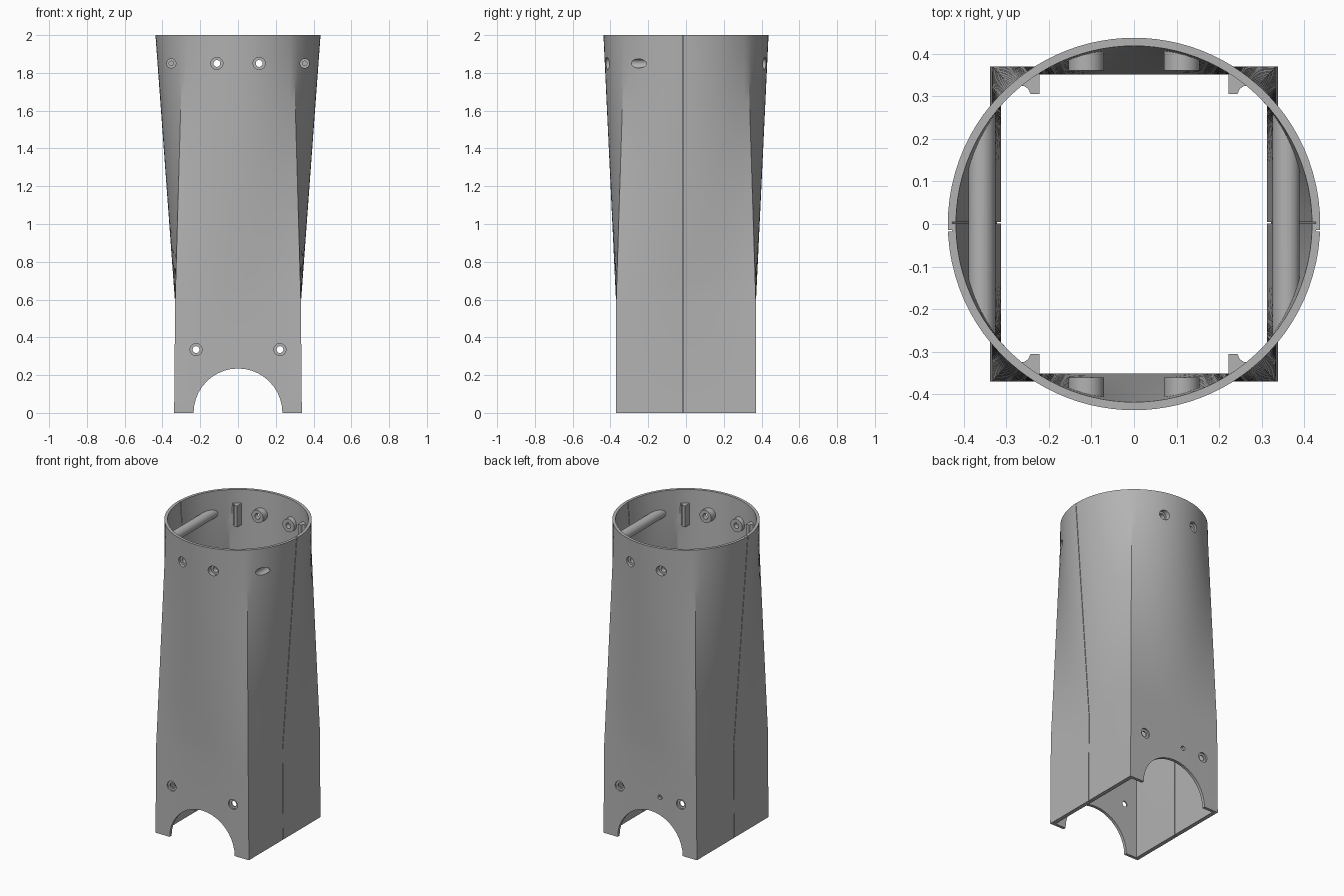
import bpy, bmesh, math
from mathutils import Matrix

if "Cube" in bpy.data.objects:
    bpy.data.objects.remove(bpy.data.objects["Cube"], do_unlink=True)

grey = bpy.data.materials.new("plain grey")
grey.use_nodes = True
COLOUR = (0.45, 0.45, 0.45, 1)
grey.diffuse_color = COLOUR
grey.node_tree.nodes["Principled BSDF"].inputs["Base Color"].default_value = COLOUR

HEIGHT, KINK, SIDE = 2.0, 0.58, 24


def make(name, bm):
    bmesh.ops.recalc_face_normals(bm, faces=bm.faces)
    mesh = bpy.data.meshes.new(name)
    bm.to_mesh(mesh)
    bm.free()
    mesh.materials.append(grey)
    obj = bpy.data.objects.new(name, mesh)
    bpy.context.collection.objects.link(obj)
    return obj


def ring(bm, hx, hy, radius, t, z):
    """Cross-section blended from a rectangle (t=0) to a circle (t=1)."""
    corner = math.atan2(hy, hx)
    stops = [-corner, corner, math.pi - corner, math.pi + corner, 2 * math.pi - corner]
    verts = []
    for a0, a1 in zip(stops, stops[1:]):
        for i in range(SIDE):
            a = a0 + (a1 - a0) * i / SIDE
            c, s = math.cos(a), math.sin(a)
            r = min(hx / max(abs(c), 1e-6), hy / max(abs(s), 1e-6))
            r = r * (1 - t) + radius * t
            verts.append(bm.verts.new((r * c, r * s, z)))
    return verts


def loft_rings(bm, foot_x, hx, hy, radius):
    rings = [ring(bm, foot_x, hy, radius, 0, 0)]
    for i in range(13):
        t = i / 12
        rings.append(ring(bm, hx, hy, radius, t, KINK + (HEIGHT - KINK) * t))
    for a, b in zip(rings, rings[1:]):
        bridge(bm, a, b)
    return rings


def bridge(bm, a, b):
    n = len(a)
    for i in range(n):
        bm.faces.new((a[i], a[(i + 1) % n], b[(i + 1) % n], b[i]))


def cylinder_y(name, x, z, r, y0, y1, segments=32):
    bm = bmesh.new()
    place = Matrix.Translation((x, (y0 + y1) / 2, z)) @ Matrix.Rotation(math.pi / 2, 4, "X")
    bmesh.ops.create_cone(bm, cap_ends=True, segments=segments, radius1=r, radius2=r,
                          depth=abs(y1 - y0), matrix=place)
    return make(name, bm)


def prism(name, points, step):
    bm = bmesh.new()
    face = bm.faces.new([bm.verts.new(p) for p in points])
    out = bmesh.ops.extrude_face_region(bm, geom=[face])
    moved = [v for v in out["geom"] if isinstance(v, bmesh.types.BMVert)]
    bmesh.ops.translate(bm, verts=moved, vec=step)
    return make(name, bm)


def boolean(obj, cutter, operation="DIFFERENCE"):
    mod = obj.modifiers.new("cut", "BOOLEAN")
    mod.operation, mod.object, mod.solver = operation, cutter, "EXACT"
    bpy.context.view_layer.objects.active = obj
    bpy.ops.object.modifier_apply(modifier=mod.name)


# Hollow body: rectangular foot blending into a round rim
bm = bmesh.new()
outer = loft_rings(bm, 0.338, 0.333, 0.37, 0.437)
inner = loft_rings(bm, 0.312, 0.312, 0.351, 0.418)
bridge(bm, outer[0], inner[0])
bridge(bm, outer[-1], inner[-1])
body = make("tapered_body", bm)

# Solid core that trims the inner fittings to the wall
bm = bmesh.new()
rings = loft_rings(bm, 0.325, 0.325, 0.36, 0.428)
bm.faces.new(rings[0])
bm.faces.new(rings[-1])
core = make("core_trimmer", bm)

fittings = []
for x in (-0.112, 0.112):
    fittings.append(cylinder_y("front_screw_boss", x, 1.85, 0.042, -0.5, -0.36))
    fittings.append(cylinder_y("back_screw_boss", x, 1.85, 0.042, 0.36, 0.5))
for x in (-0.357, 0.357):
    fittings.append(cylinder_y("long_screw_tube", x, 1.85, 0.032, -0.4, 0.4))

# Corner posts with a scooped side
post = [(0.222, 0.305), (0.243, 0.305), (0.248, 0.317), (0.258, 0.324),
        (0.27, 0.324), (0.28, 0.318), (0.30, 0.305), (0.32, 0.33), (0.222, 0.40)]
for sx in (-1, 1):
    for sy in (-1, 1):
        fittings.append(prism("corner_post", [(sx * x, sy * y, 1.77) for x, y in post], (0, 0, 0.14)))
for part in fittings:
    boolean(part, core, "INTERSECT")

# Screw holes, counterbores and arches
cutters = [cylinder_y("arch_cutter", 0, 0, 0.235, -0.6, 0.6, 40),
           cylinder_y("pin_cutter", -0.07, 0.34, 0.015, 0.2, 0.6)]
for x in (-0.112, 0.112):
    cutters.append(cylinder_y("hole_cutter", x, 1.85, 0.018, -0.6, 0.6))
    for sy in (-1, 1):
        cutters.append(cylinder_y("bore_cutter", x, 1.85, 0.032, sy * 0.392, sy * 0.6))
for x in (-0.222, 0.222):
    cutters.append(cylinder_y("hole_cutter", x, 0.335, 0.018, -0.6, 0.6))
    for sy in (-1, 1):
        cutters.append(cylinder_y("bore_cutter", x, 0.335, 0.032, sy * 0.36, sy * 0.6))
for x in (-0.353, 0.353):
    cutters.append(cylinder_y("bore_cutter", x, 1.85, 0.024, -0.6, -0.17))
    cutters.append(cylinder_y("pilot_cutter", x, 1.85, 0.012, -0.6, 0.12))

# Stepped seam down both sides: one groove outside, one inside
middle = [(0.325, -0.1), (0.322, KINK), (0.434, 2.1)]
for sx in (-1, 1):
    for far, y in ((0.6, -0.018), (0.2, 0.001)):
        shape = middle + [(far, 2.1), (far, -0.1)]
        cutters.append(prism("seam_cutter", [(sx * x, y, z) for x, z in shape], (0, 0.004, 0)))

for cutter in cutters:
    boolean(body, cutter)
    if not cutter.name.startswith(("seam", "arch", "pin")):
        for part in fittings:
            boolean(part, cutter)
for helper in cutters + [core]:
    bpy.data.objects.remove(helper, do_unlink=True)

# Smooth shading with crisp edges
bpy.ops.object.select_all(action="DESELECT")
for obj in [body] + fittings:
    obj.select_set(True)
bpy.context.view_layer.objects.active = body
bpy.ops.object.shade_smooth_by_angle(angle=math.radians(25))
